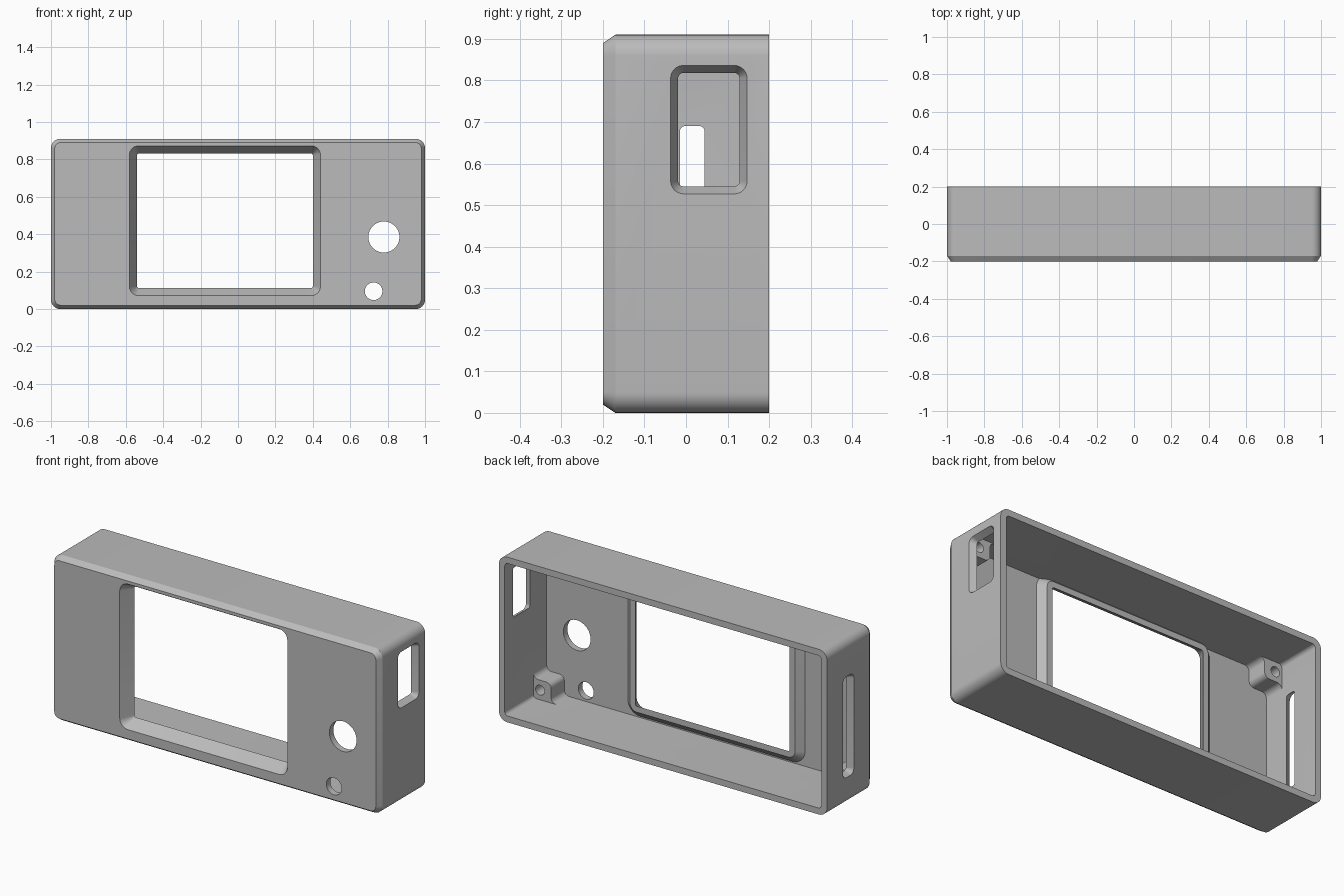
import bpy, bmesh
from math import cos, sin, pi, radians

if "Cube" in bpy.data.objects:
    bpy.data.objects.remove(bpy.data.objects["Cube"])

grey = bpy.data.materials.new("plain grey")
grey.use_nodes = True
grey.diffuse_color = (0.5, 0.5, 0.5, 1)
grey.node_tree.nodes["Principled BSDF"].inputs["Base Color"].default_value = (0.5, 0.5, 0.5, 1)

HEIGHT, WALL = 0.91, 0.035
FRONT, BACK = -0.2, 0.2


def arc(cx, cy, r, start, end, steps=8):
    """Points along an arc, angles in degrees."""
    angles = [radians(start + (end - start) * i / steps) for i in range(steps + 1)]
    return [(cx + r * cos(a), cy + r * sin(a)) for a in angles]


def rounded(rect, grow, r):
    """Rounded rectangle (a0, b0, a1, b1) grown on all sides."""
    a0, b0, a1, b1 = rect[0] - grow, rect[1] - grow, rect[2] + grow, rect[3] + grow
    return (arc(a1 - r, b1 - r, r, 0, 90) + arc(a0 + r, b1 - r, r, 90, 180)
            + arc(a0 + r, b0 + r, r, 180, 270) + arc(a1 - r, b0 + r, r, 270, 360))


def loft(name, sections, axis="y"):
    """Closed solid through (depth, outline) sections along an axis."""
    bm = bmesh.new()
    loops = []
    for d, outline in sections:
        loops.append([bm.verts.new((a, d, b) if axis == "y" else (d, a, b)) for a, b in outline])
    n = len(loops[0])
    for lo, hi in zip(loops, loops[1:]):
        for i in range(n):
            j = (i + 1) % n
            bm.faces.new((lo[i], lo[j], hi[j], hi[i]))
    bm.faces.new(loops[0])
    bm.faces.new(loops[-1])
    bmesh.ops.recalc_face_normals(bm, faces=bm.faces)
    mesh = bpy.data.meshes.new(name)
    bm.to_mesh(mesh)
    bm.free()
    mesh.materials.append(grey)
    ob = bpy.data.objects.new(name, mesh)
    bpy.context.collection.objects.link(ob)
    return ob


def combine(tool, operation):
    """Apply a boolean to the case and discard the tool."""
    bpy.context.view_layer.objects.active = case
    mod = case.modifiers.new(tool.name, "BOOLEAN")
    mod.operation, mod.solver, mod.object = operation, "EXACT", tool
    bpy.ops.object.modifier_apply(modifier=mod.name)
    bpy.data.objects.remove(tool)


def round_hole(name, x, z, r, y0, y1):
    circle = arc(x, z, r, 0, 360, 48)[:-1]
    combine(loft(name, [(y0, circle), (y1, circle)]), "DIFFERENCE")


# Outer case with a chamfered front edge, hollowed from the back
outer = (-1, 0, 1, HEIGHT)
case = loft("case", [(FRONT, rounded(outer, -0.02, 0.032)),
                     (FRONT + 0.03, rounded(outer, 0, 0.05)),
                     (BACK, rounded(outer, 0, 0.05))])
inside = rounded(outer, -WALL, 0.02)
combine(loft("cavity", [(FRONT + WALL, inside), (BACK + 0.1, inside)]), "DIFFERENCE")

# Sloping frame behind the screen opening
opening = (-0.54, 0.112, 0.40, 0.832)
combine(loft("screen_frame", [(-0.178, rounded(opening, 0.07, 0.075)),
                              (-0.165, rounded(opening, 0.07, 0.075)),
                              (-0.13, rounded(opening, 0.033, 0.04))]), "UNION")

# Filleted screw bosses in the four corners
size, fillet = 0.108, 0.03
profile = ([(-0.01, -0.01), (size + fillet, -0.01)]
           + arc(size + fillet, fillet, fillet, 270, 180)
           + arc(size - fillet, size - fillet, fillet, 0, 90)
           + arc(fillet, size + fillet, fillet, 270, 180)
           + [(-0.01, size + fillet)])
for sx in (-1, 1):
    for sz in (-1, 1):
        outline = [(sx * (1 - WALL - u), HEIGHT / 2 + sz * (HEIGHT / 2 - WALL - v))
                   for u, v in profile]
        combine(loft("boss", [(-0.18, outline), (-0.05, outline)]), "UNION")
        round_hole("screw_hole", sx * 0.925, HEIGHT / 2 + sz * (HEIGHT / 2 - 0.088),
                   0.027, -0.15, 0)

# Bevelled screen opening
combine(loft("screen_opening", [(-0.2175, rounded(opening, 0.051, 0.06)),
                                (-0.13, rounded(opening, 0, 0.01)),
                                (-0.08, rounded(opening, 0, 0.01))]), "DIFFERENCE")

# Round holes in the front
round_hole("large_hole", 0.78, 0.385, 0.083, -0.3, -0.1)
round_hole("small_hole", 0.725, 0.095, 0.047, -0.3, -0.1)

# Bevelled openings in the two sides
for name, side, rect in (("left_port", 1, (-0.019, 0.545, 0.129, 0.818)),
                         ("right_slot", -1, (-0.015, 0.17, 0.045, 0.69))):
    combine(loft(name, [(side * 1.0175, rounded(rect, 0.027, 0.04)),
                        (side * 0.965, rounded(rect, 0, 0.013)),
                        (side * 0.93, rounded(rect, 0, 0.013))], "x"), "DIFFERENCE")

# Smooth the rounded corners and keep the edges crisp
bpy.ops.object.select_all(action="DESELECT")
case.select_set(True)
bpy.context.view_layer.objects.active = case
bpy.ops.object.shade_smooth_by_angle(angle=radians(25))
